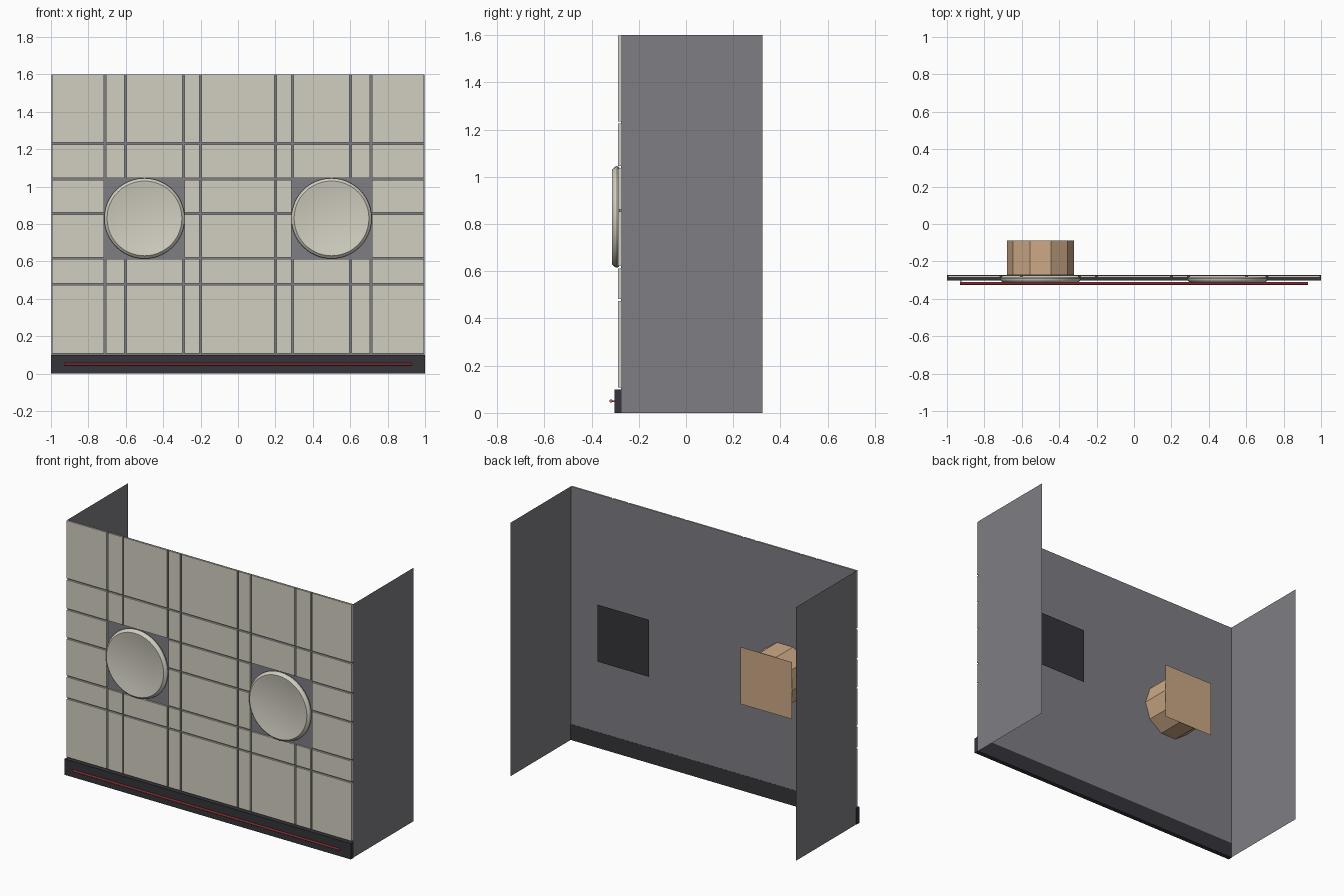
import bpy, bmesh, math
from mathutils import Matrix, Vector

if "Cube" in bpy.data.objects:
    bpy.data.objects.remove(bpy.data.objects["Cube"], do_unlink=True)


def material(name, r, g, b):
    m = bpy.data.materials.new(name)
    m.use_nodes = True
    m.diffuse_color = (r, g, b, 1)
    m.node_tree.nodes["Principled BSDF"].inputs["Base Color"].default_value = (r, g, b, 1)
    return m


CREAM = material("cream panel", 0.64, 0.62, 0.53)
GREY = material("grey shell", 0.21, 0.205, 0.225)
DARK = material("dark trim", 0.036, 0.035, 0.043)
TAN = material("tan", 0.61, 0.40, 0.24)
RED = material("red light", 0.68, 0.08, 0.10)


def finish(name, bm, mat, smooth=False):
    mesh = bpy.data.meshes.new(name)
    bm.to_mesh(mesh)
    bm.free()
    mesh.materials.append(mat)
    obj = bpy.data.objects.new(name, mesh)
    bpy.context.collection.objects.link(obj)
    if smooth:
        bpy.ops.object.select_all(action='DESELECT')
        obj.select_set(True)
        bpy.context.view_layer.objects.active = obj
        bpy.ops.object.shade_smooth_by_angle(angle=math.radians(25))
    return obj


def add_box(bm, x0, x1, y0, y1, z0, z1):
    size = Matrix.Diagonal((x1 - x0, y1 - y0, z1 - z0, 1))
    place = Matrix.Translation(((x0 + x1) / 2, (y0 + y1) / 2, (z0 + z1) / 2))
    bmesh.ops.create_cube(bm, size=1, matrix=place @ size)


def sheet(name, corner, u, v, mat):
    """Single flat panel spanned by two edge vectors."""
    bm = bmesh.new()
    c, u, v = Vector(corner), Vector(u), Vector(v)
    bm.faces.new([bm.verts.new(p) for p in (c, c + u, c + u + v, c + v)])
    return finish(name, bm, mat)


def turned(name, x, z, profile, sides, mat, smooth=False):
    """Closed solid turned about a y-parallel axis from (radius, y) points."""
    bm = bmesh.new()
    rings = []
    for r, y in profile:
        angles = [2 * math.pi * i / sides for i in range(sides)]
        rings.append([bm.verts.new((x + r * math.cos(a), y, z + r * math.sin(a))) for a in angles])
    for a, b in zip(rings, rings[1:]):
        for i in range(sides):
            j = (i + 1) % sides
            bm.faces.new((a[i], a[j], b[j], b[i]))
    bm.faces.new(rings[0])
    bm.faces.new(rings[-1])
    bmesh.ops.recalc_face_normals(bm, faces=bm.faces)
    return finish(name, bm, mat, smooth)


WALL_Y, BACK_Y, TOP = -0.275, 0.325, 1.6
PORT_X, PORT_Z = 0.5, 0.83

# Thin shell: front wall and two side walls
sheet("front_wall", (-0.997, WALL_Y, 0), (1.994, 0, 0), (0, 0, TOP), GREY)
for side, x in (("left", 0.997), ("right", -0.997)):
    sheet(side + "_wall", (x, WALL_Y, 0), (0, BACK_Y - WALL_Y, 0), (0, 0, TOP), GREY)

# Cladding tiles separated by grooves, left open around the round caps
half = [0.2, 0.291, 0.602, 0.711, 1.0]
cols = [-x for x in reversed(half)] + half
rows = [0.102, 0.478, 0.617, 0.857, 1.04, 1.23, 1.604]
gap = 0.005
bm = bmesh.new()
for x0, x1 in zip(cols, cols[1:]):
    for z0, z1 in zip(rows, rows[1:]):
        cx, cz = abs(x0 + x1) / 2, (z0 + z1) / 2
        if 0.291 < cx < 0.711 and 0.617 < cz < 1.04:
            continue
        add_box(bm, x0 + gap, x1 - gap, WALL_Y - 0.012, WALL_Y - 0.001, z0 + gap, z1 - gap)
finish("wall_tiles", bm, CREAM)

# Round dished caps
cap = [(0.195, -0.277), (0.212, -0.284), (0.215, -0.292), (0.212, -0.302),
       (0.2, -0.313), (0.196, -0.313), (0.178, -0.307)]
for side, x in (("left", PORT_X), ("right", -PORT_X)):
    turned(side + "_cap", x, PORT_Z, cap, 48, CREAM, True)

# Backing plates and the tan barrel behind the right cap
PLATE_Y, R = -0.088, 0.18
turned("right_barrel", -PORT_X, PORT_Z, [(R, WALL_Y + 0.002), (R, PLATE_Y - 0.001)], 10, TAN)
for side, x, mat in (("left", PORT_X, DARK), ("right", -PORT_X, TAN)):
    sheet(side + "_back_plate", (x - R, PLATE_Y, PORT_Z - R), (2 * R, 0, 0), (0, 0, 2 * R), mat)

# Baseboard with its light strip
bm = bmesh.new()
add_box(bm, -1, 1, -0.303, WALL_Y + 0.001, 0, 0.1)
finish("baseboard", bm, DARK)
bm = bmesh.new()
spin = Matrix.Translation((0, -0.318, 0.05)) @ Matrix.Rotation(math.pi / 2, 4, 'Y')
bmesh.ops.create_cone(bm, cap_ends=True, segments=10, radius1=0.007, radius2=0.007,
                      depth=1.86, matrix=spin)
add_box(bm, -0.928, -0.922, -0.318, -0.302, 0.047, 0.053)
finish("light_strip", bm, RED, True)
